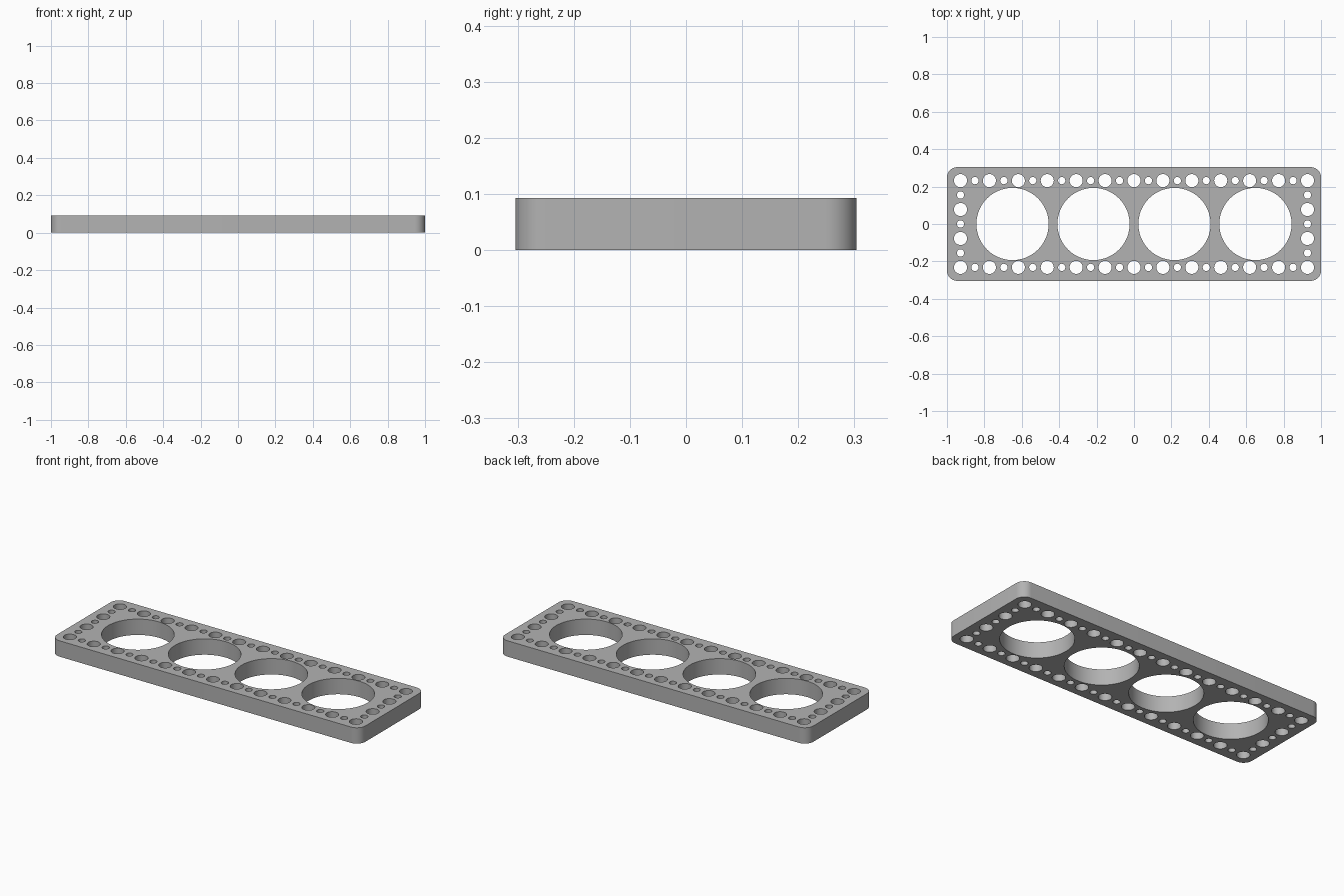
import bpy, bmesh
from math import cos, sin, pi

cube = bpy.data.objects.get("Cube")
if cube:
    bpy.data.objects.remove(cube, do_unlink=True)

HALF_X, HALF_Y, THICK, CORNER = 1.0, 0.304, 0.093, 0.055
PITCH = 0.1546

# Flat outline curve that carries the rim and every hole
curve = bpy.data.curves.new("perforated_plate", "CURVE")
curve.dimensions = "2D"
curve.fill_mode = "BOTH"
curve.extrude = THICK / 2


def loop(points):
    spline = curve.splines.new("POLY")
    spline.points.add(len(points) - 1)
    for p, (x, y) in zip(spline.points, points):
        p.co = (x, y, 0, 1)
    spline.use_cyclic_u = True


def arc(x, y, radius, start, sweep, steps):
    angles = [start + sweep * i / steps for i in range(steps + 1)]
    return [(x + radius * cos(a), y + radius * sin(a)) for a in angles]


def hole(x, y, radius, sides):
    loop(arc(x, y, radius, 0, 2 * pi, sides)[:-1])


# Rounded rectangular rim
rim = []
for k, (sx, sy) in enumerate([(1, 1), (-1, 1), (-1, -1), (1, -1)]):
    rim += arc(sx * (HALF_X - CORNER), sy * (HALF_Y - CORNER), CORNER, k * pi / 2, pi / 2, 10)
loop(rim)

# Four large openings
for i in range(4):
    hole((i - 1.5) * 0.433, 0, 0.193, 96)


# Border holes alternate wide and narrow every half pitch
def border_hole(i, j):
    radius, sides = (0.035, 40) if (i + j) % 2 == 0 else (0.0195, 32)
    hole((i - 12) * PITCH / 2, (j - 3) * PITCH / 2, radius, sides)


for i in range(25):
    for j in (0, 6):
        border_hole(i, j)
for j in range(1, 6):
    for i in (0, 24):
        border_hole(i, j)

# Solid plate mesh
plate = bpy.data.objects.new("perforated_plate", curve)
bpy.context.collection.objects.link(plate)
plate.location.z = THICK / 2
bpy.ops.object.select_all(action="DESELECT")
plate.select_set(True)
bpy.context.view_layer.objects.active = plate
bpy.ops.object.convert(target="MESH")
plate = bpy.context.object

bm = bmesh.new()
bm.from_mesh(plate.data)
bmesh.ops.remove_doubles(bm, verts=bm.verts, dist=0.0001)
bmesh.ops.recalc_face_normals(bm, faces=bm.faces)
bm.to_mesh(plate.data)
bm.free()
bpy.ops.object.shade_smooth_by_angle()

# Plain grey
grey = bpy.data.materials.new("plain_grey")
grey.use_nodes = True
colour = (0.45, 0.45, 0.45, 1)
grey.diffuse_color = colour
grey.node_tree.nodes["Principled BSDF"].inputs["Base Color"].default_value = colour
plate.data.materials.clear()
plate.data.materials.append(grey)
